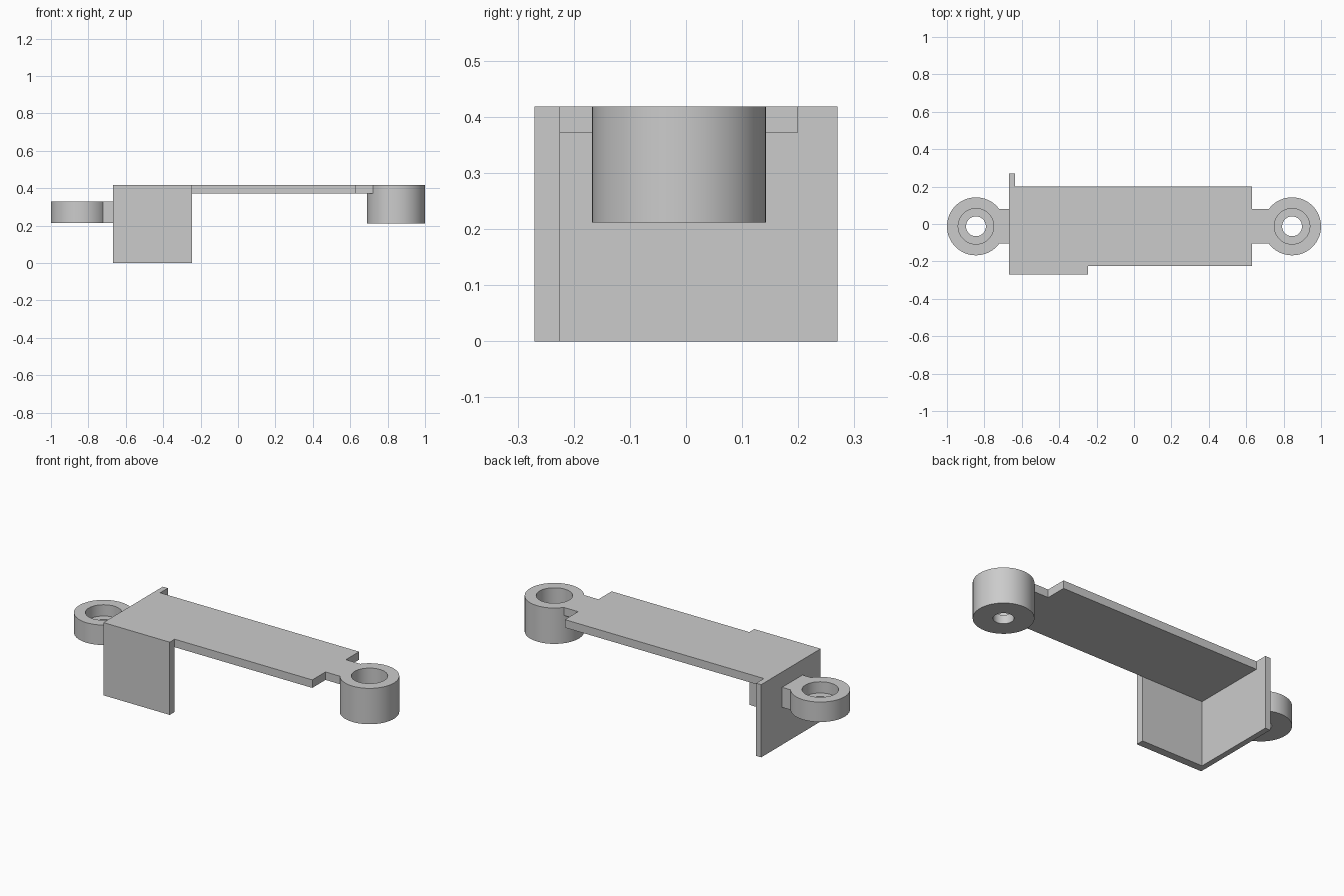
import bpy, bmesh, math
from mathutils import Matrix, Vector

cube = bpy.data.objects.get("Cube")
if cube:
    bpy.data.objects.remove(cube, do_unlink=True)

GREY = (0.6, 0.6, 0.6, 1)
grey = bpy.data.materials.new("plain grey")
grey.use_nodes = True
grey.diffuse_color = GREY
grey.node_tree.nodes["Principled BSDF"].inputs["Base Color"].default_value = GREY

TOP = 0.418          # upper face of the bracket
MID = -0.0125        # y of the lug axes
NECK = 0.0925        # half width of the necks
LUG_X, LUG_R = 0.845, 0.155
NECK_X = LUG_X - math.sqrt(LUG_R ** 2 - NECK ** 2)   # neck corner on the lug rim


def finish(name, bm):
    bmesh.ops.recalc_face_normals(bm, faces=bm.faces)
    mesh = bpy.data.meshes.new(name)
    bm.to_mesh(mesh)
    bm.free()
    mesh.materials.append(grey)
    obj = bpy.data.objects.new(name, mesh)
    bpy.context.collection.objects.link(obj)
    return obj


def prism(name, outline, z0, z1):
    """Extrude a plan outline from z0 up to z1."""
    bm = bmesh.new()
    face = bm.faces.new([bm.verts.new((x, y, z0)) for x, y in outline])
    grown = bmesh.ops.extrude_face_region(bm, geom=[face])["geom"]
    verts = [v for v in grown if isinstance(v, bmesh.types.BMVert)]
    bmesh.ops.translate(bm, verts=verts, vec=(0, 0, z1 - z0))
    return finish(name, bm)


def lug(name, x, z0, z1, floor=0.05):
    """Round boss with a counterbore over a smaller through hole."""
    bore, hole = 0.095, 0.053
    profile = [(hole, z0), (LUG_R, z0), (LUG_R, z1), (bore, z1),
               (bore, z0 + floor), (hole, z0 + floor)]
    bm = bmesh.new()
    verts = [bm.verts.new((r, 0, z)) for r, z in profile]
    edges = [bm.edges.new((verts[i - 1], verts[i])) for i in range(len(verts))]
    bmesh.ops.spin(bm, geom=verts + edges, cent=(0, 0, 0), axis=(0, 0, 1),
                   angle=math.tau, steps=64, use_merge=True)
    bmesh.ops.remove_doubles(bm, verts=bm.verts, dist=1e-5)
    bmesh.ops.transform(bm, matrix=Matrix.Translation(Vector((x, MID, 0))), verts=bm.verts)
    obj = finish(name, bm)
    bpy.ops.object.select_all(action="DESELECT")
    obj.select_set(True)
    bpy.context.view_layer.objects.active = obj
    bpy.ops.object.shade_smooth_by_angle(angle=math.radians(30))


# Long top plate with its neck
lo, hi = MID - NECK, MID + NECK
x0, x1, y0, y1 = -0.635, 0.63, -0.225, 0.2
prism("top_plate", [(x0, y0), (x1, y0), (x1, lo), (NECK_X, lo), (NECK_X, hi),
                    (x1, hi), (x1, y1), (x0, y1)], 0.372, TOP)

# Upright corner: end wall and front wall in one L shape
ex, fx, half = -0.667, -0.245, 0.27
prism("corner_walls", [(ex, -half), (fx, -half), (fx, y0), (x0, y0),
                       (x0, half), (ex, half)], 0, TOP)

# Short neck from the end wall to the low lug
prism("low_neck", [(-NECK_X, lo), (ex, lo), (ex, hi), (-NECK_X, hi)], 0.215, 0.33)

# Mounting lugs
lug("low_lug", -LUG_X, 0.215, 0.33)
lug("tall_lug", LUG_X, 0.212, TOP)
